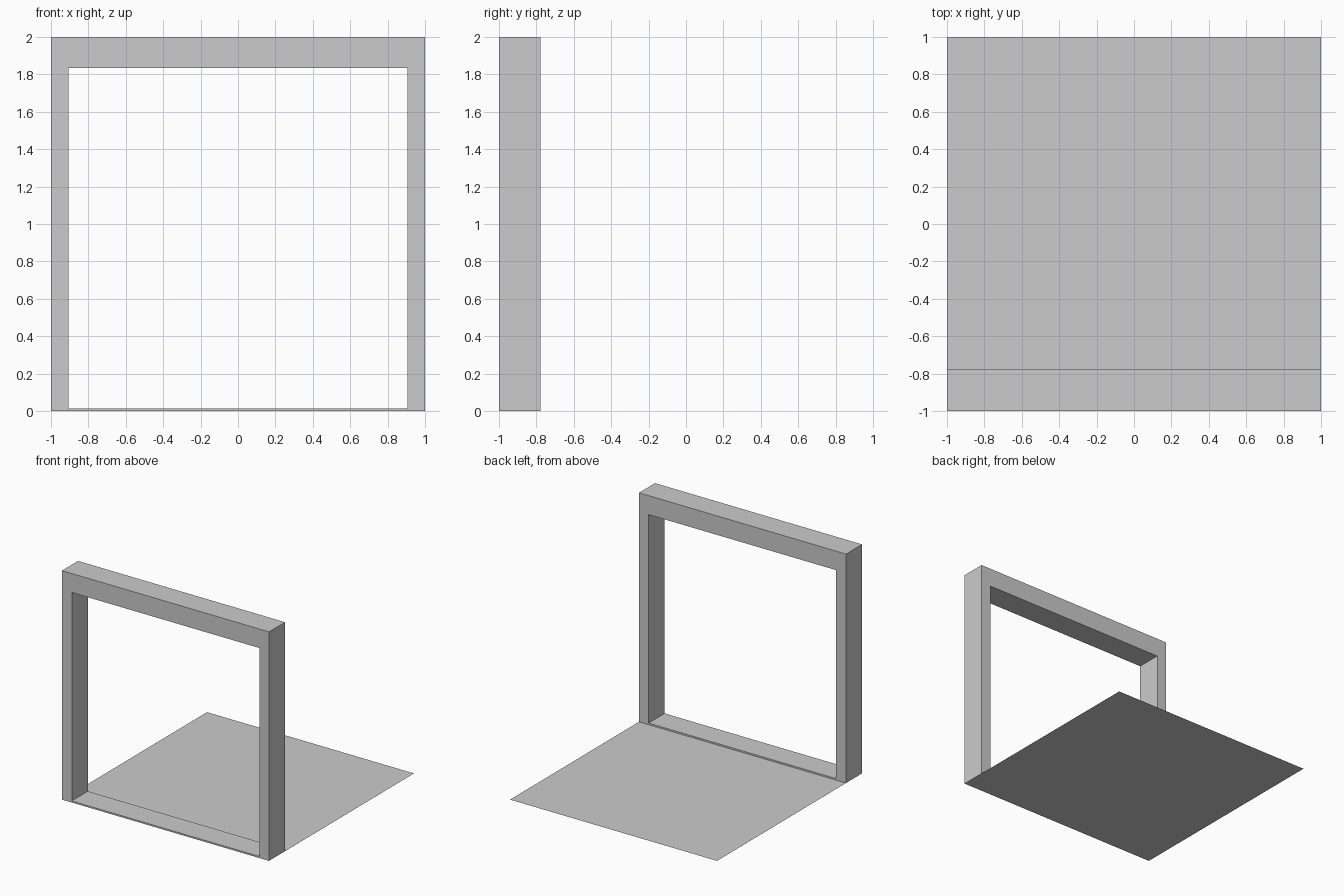
import bpy, bmesh

if "Cube" in bpy.data.objects:
    bpy.data.objects.remove(bpy.data.objects["Cube"])

W, TOP = 1.0, 2.0                      # outer half width and height
IW, SILL, HEAD = 0.906, 0.014, 1.834   # opening half width, bottom, top
Y0, Y1 = -1.0, -0.779                  # frame front and back


def finish(name, bm):
    bmesh.ops.recalc_face_normals(bm, faces=bm.faces)
    mesh = bpy.data.meshes.new(name)
    bm.to_mesh(mesh)
    bm.free()
    obj = bpy.data.objects.new(name, mesh)
    bpy.context.collection.objects.link(obj)
    return obj


# Door frame: outer and inner rectangle joined into a ring, then extruded back
bm = bmesh.new()
outer = [bm.verts.new((x, Y0, z)) for x, z in ((-W, 0), (W, 0), (W, TOP), (-W, TOP))]
inner = [bm.verts.new((x, Y0, z)) for x, z in ((-IW, SILL), (IW, SILL), (IW, HEAD), (-IW, HEAD))]
ring = []
for i in range(4):
    j = (i + 1) % 4
    ring.append(bm.faces.new((outer[i], outer[j], inner[j], inner[i])))
ext = bmesh.ops.extrude_face_region(bm, geom=ring, use_keep_orig=True)
moved = [v for v in ext["geom"] if isinstance(v, bmesh.types.BMVert)]
bmesh.ops.translate(bm, verts=moved, vec=(0, Y1 - Y0, 0))
finish("door_frame", bm)

# Floor panel: a thin sheet under and behind the frame
bm = bmesh.new()
bmesh.ops.create_grid(bm, x_segments=1, y_segments=1, size=1.0)
floor = finish("floor_panel", bm)
